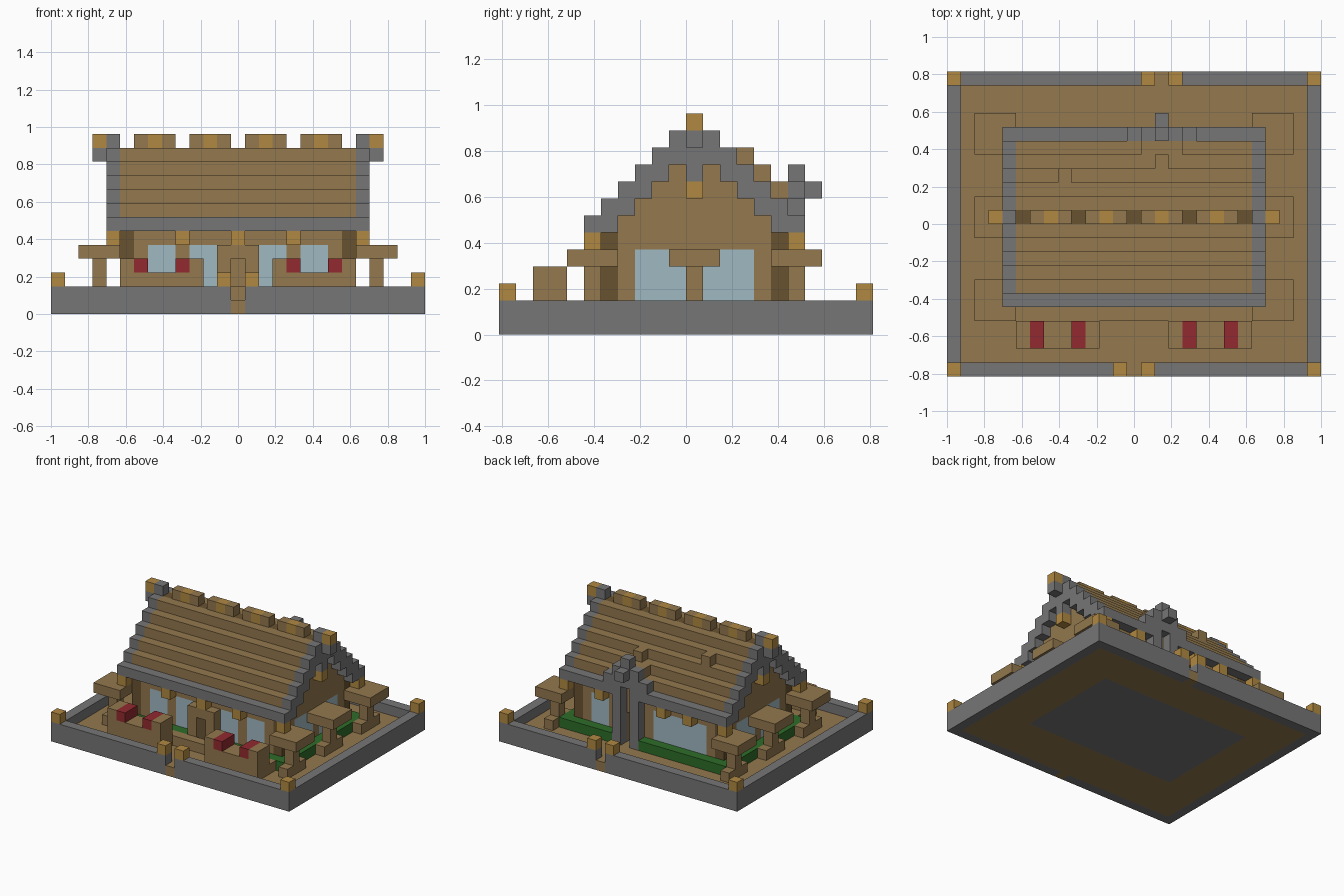
import bpy, bmesh
from mathutils import Vector

if "Cube" in bpy.data.objects:
    bpy.data.objects.remove(bpy.data.objects["Cube"], do_unlink=True)

V = 2 / 27                       # block size
NX, NY = 27, 22                  # plot size in blocks
RIDGE = 11                       # row of the roof ridge


def srgb(*rgb):
    return [((c / 255 + 0.055) / 1.055) ** 2.4 for c in rgb] + [1]


COLOURS = {
    "stone": srgb(118, 118, 118),
    "oak": srgb(147, 120, 78),
    "gold_wood": srgb(176, 137, 66),
    "dark_wood": srgb(104, 82, 48),
    "glass": srgb(160, 185, 194),
    "red_cloth": srgb(146, 42, 47),
    "hedge_green": srgb(46, 108, 40),
}
MATS = list(COLOURS)
for name, colour in COLOURS.items():
    mat = bpy.data.materials.new(name)
    mat.use_nodes = True
    mat.diffuse_color = colour
    mat.node_tree.nodes["Principled BSDF"].inputs["Base Color"].default_value = colour

blocks = {}                      # cell -> (part, colour)


def span(r):
    return range(r[0], r[1] + 1) if isinstance(r, tuple) else (r,)


def fill(part, colour, xs, ys, zs):
    """Fill an inclusive range of cells; later fills replace earlier ones."""
    for i in span(xs):
        for j in span(ys):
            for k in span(zs):
                blocks[i, j, k] = (part, colour)


def clear(xs, ys, zs):
    for i in span(xs):
        for j in span(ys):
            for k in span(zs):
                blocks.pop((i, j, k), None)


def roof_top(j):
    return min(11, 12 - abs(j - RIDGE))


# Ground, floor and boundary wall
fill("ground", "oak", (1, 25), (1, 20), 0)
fill("house_floor", "stone", (5, 21), (6, 16), 0)
for j in (0, 21):
    fill("boundary_wall", "stone", (0, 26), j, (0, 1))
for i in (0, 26):
    fill("boundary_wall", "stone", i, (0, 21), (0, 1))
    for j in (0, 21):
        fill("boundary_post", "gold_wood", i, j, 2)

# Gates in the boundary wall
for i, j in ((13, 0), (15, 21)):
    clear(i, j, 1)
    fill("gate_path", "oak", i, j, 0)
    for s in (-1, 1):
        fill("gate_post", "gold_wood", i + s, j, 2)

# Hedge round the house and front step
for j in (5, 17):
    fill("hedge", "hedge_green", (4, 22), j, 1)
for i in (4, 22):
    fill("hedge", "hedge_green", i, (5, 17), 1)
fill("front_step", "oak", (5, 21), 4, 1)

# House walls with stepped gables
for j in (6, 16):
    fill("house_wall", "oak", (5, 21), j, (1, 5))
for i in (5, 21):
    for j in range(7, 16):
        fill("house_wall", "oak", i, j, (1, roof_top(j) - 2))
    for j in (6, 16):
        fill("corner_post", "dark_wood", i, j, (1, 5))
    for js in ((8, 10), (12, 14)):
        fill("side_window", "glass", i, js, (2, 4))

# Front and back windows
for xs in ((7, 8), (10, 11), (15, 16), (18, 19)):
    fill("front_window", "glass", xs, 6, (2, 4))
for xs in ((7, 12), (18, 19)):
    fill("back_window", "glass", xs, 16, (2, 4))

# Roof planks, stone verges and eaves
for j in range(5, 18):
    top = roof_top(j)
    low = top if j in (5, 17) else top - 1
    fill("roof", "oak", (5, 21), j, (low, top))
    for i in (4, 22):
        fill("roof_verge", "stone", i, j, (low, top))
for j in (5, 17):
    fill("eave", "stone", (4, 22), j, 6)

# Ridge with raised caps and end finials
fill("ridge", "dark_wood", (5, 21), RIDGE, 11)
for i in (7, 11, 15, 19):
    fill("ridge_cap", "oak", (i - 1, i + 1), RIDGE, 12)
    fill("ridge_cap", "gold_wood", i, RIDGE, 12)
for i, end in ((4, 3), (22, 23)):
    fill("roof_verge", "stone", i, RIDGE, (9, 12))
    fill("finial", "stone", end, RIDGE, 11)
    fill("finial", "gold_wood", end, RIDGE, 12)
    fill("gable_bracket", "gold_wood", i, RIDGE, 8)
fill("roof_stub", "oak", 8, 14, 10)

# Brackets under the eaves
for j, columns in ((5, (4, 9, 13, 17, 22)), (17, (4, 8, 11, 18, 22))):
    for i in columns:
        fill("eave_bracket", "gold_wood", i, j, 5)

# Front door frame
fill("front_door_frame", "oak", (12, 14), 5, (1, 4))
clear(13, (5, 6), (1, 3))

# Back porch with small gable
clear((14, 16), 17, (1, 6))
clear(15, 16, (1, 3))
for s in (-1, 1):
    fill("porch_post", "stone", 15 + s, 17, (1, 6))
    fill("porch_gable", "stone", 15 + s, 17, (7, 8))
    fill("porch_gable", "stone", 15 + 2 * s, 17, (6, 7))
fill("porch_gable", "stone", 15, 17, (7, 9))
fill("porch_finial", "stone", 15, 18, 8)
fill("porch_roof", "oak", (14, 16), 16, 8)
fill("porch_roof", "oak", 15, 15, 9)

# Garden tables on both sides
for i in (3, 23):
    for j in (5, 11, 17):
        fill("table_foot", "oak", i, (j - 1, j + 1), 1)
        fill("table_leg", "oak", i, j, (1, 3))
        fill("table_top", "oak", (i - 1, i + 1), (j - 1, j + 1), 4)

# Front stalls with red cushions
for x in (5, 16):
    fill("stall", "oak", (x, x + 5), (2, 3), (1, 2))
    for i in (x, x + 5):
        fill("stall", "oak", i, (2, 3), 3)
    for i in (x + 1, x + 4):
        fill("stall_cushion", "red_cloth", i, (2, 3), 3)

# Turn the exposed block sides into one clean mesh per part
AXES = [Vector(a) for a in ((1, 0, 0), (0, 1, 0), (0, 0, 1))]
for part in sorted({p for p, c in blocks.values()}):
    bm = bmesh.new()
    used = sorted({c for p, c in blocks.values() if p == part})
    for cell, (p, colour) in blocks.items():
        if p != part:
            continue
        centre = Vector(cell) + Vector((0.5, 0.5, 0.5))
        for a in range(3):
            for s in (-1, 1):
                n = AXES[a] * s
                if tuple(int(v) for v in Vector(cell) + n) in blocks:
                    continue
                u, w = AXES[(a + 1) % 3] / 2, AXES[(a + 2) % 3] / 2 * s
                ring = [centre + n / 2 + d for d in (-u - w, u - w, u + w, w - u)]
                face = bm.faces.new([bm.verts.new(
                    ((q.x - NX / 2) * V, (q.y - NY / 2) * V, q.z * V)) for q in ring])
                face.material_index = used.index(colour)
    bmesh.ops.remove_doubles(bm, verts=bm.verts, dist=V / 100)
    bmesh.ops.dissolve_limit(bm, angle_limit=0.01, verts=bm.verts, edges=bm.edges,
                             delimit={"MATERIAL"})
    if bm.faces:
        mesh = bpy.data.meshes.new(part)
        bm.to_mesh(mesh)
        for colour in used:
            mesh.materials.append(bpy.data.materials[colour])
        bpy.context.collection.objects.link(bpy.data.objects.new(part, mesh))
    bm.free()
